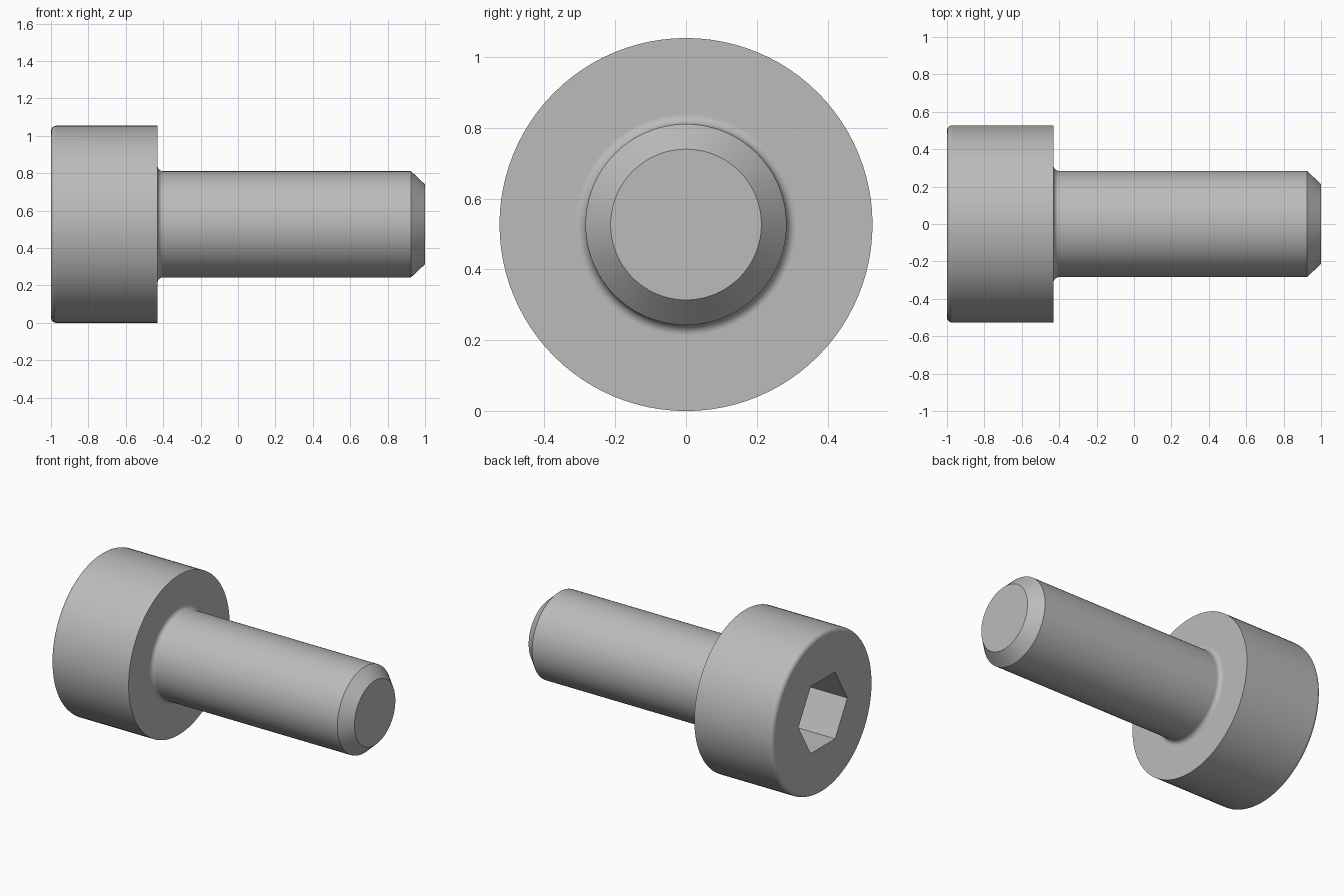
import bpy, bmesh
from math import sin, cos, pi, radians
from mathutils import Matrix, Vector

cube = bpy.data.objects.get("Cube")
if cube:
    bpy.data.objects.remove(cube, do_unlink=True)

HEAD_R, SHANK_R, TIP_R = 0.527, 0.284, 0.213
HEAD_END, CHAMFER_START = -0.43, 0.925
FILLET = 0.029
SOCKET_R, SOCKET_DEPTH = 0.255, 0.286
SEGMENTS = 96

steel = bpy.data.materials.new("grey_steel")
steel.use_nodes = True
colour = (0.5, 0.5, 0.5, 1)
steel.diffuse_color = colour
steel.node_tree.nodes["Principled BSDF"].inputs["Base Color"].default_value = colour


def arc(cx, cr, start, end, steps=6):
    """Quarter-round points (x, radius) about a centre."""
    angles = [radians(start + (end - start) * i / steps) for i in range(steps + 1)]
    return [(cx + FILLET * cos(a), cr + FILLET * sin(a)) for a in angles]


def lathe(name, profile, segments, start=0.0):
    """Turn an open (x, radius) profile about the x axis and cap both ends."""
    bm = bmesh.new()
    rings = []
    for x, r in profile:
        angles = [start + 2 * pi * i / segments for i in range(segments)]
        rings.append([bm.verts.new((x, r * cos(a), r * sin(a))) for a in angles])
    for a, b in zip(rings, rings[1:]):
        for i in range(segments):
            j = (i + 1) % segments
            bm.faces.new((a[i], a[j], b[j], b[i]))
    bm.faces.new(rings[0])
    bm.faces.new(rings[-1])
    bmesh.ops.recalc_face_normals(bm, faces=bm.faces)
    bmesh.ops.translate(bm, verts=bm.verts, vec=(0, 0, HEAD_R))
    mesh = bpy.data.meshes.new(name)
    bm.to_mesh(mesh)
    bm.free()
    mesh.materials.append(steel)
    obj = bpy.data.objects.new(name, mesh)
    bpy.context.collection.objects.link(obj)
    return obj


# Head with rounded rim, neck fillet, shank and chamfered tip
profile = arc(-1 + FILLET, HEAD_R - FILLET, 180, 90)
profile.append((HEAD_END, HEAD_R))
profile += arc(HEAD_END + FILLET, SHANK_R + FILLET, 180, 270)
profile += [(CHAMFER_START, SHANK_R), (1, TIP_R)]
screw = lathe("cap_screw", profile, SEGMENTS)

# Hexagonal socket cut into the head
cutter = lathe("socket_cutter", [(-1.2, SOCKET_R), (-1 + SOCKET_DEPTH, SOCKET_R)], 6)
cutter.hide_render = True
cut = screw.modifiers.new("hex_socket", "BOOLEAN")
cut.operation = "DIFFERENCE"
cut.solver = "EXACT"
cut.object = cutter

bpy.ops.object.select_all(action="DESELECT")
screw.select_set(True)
bpy.context.view_layer.objects.active = screw
bpy.ops.object.modifier_apply(modifier=cut.name)
bpy.data.objects.remove(cutter, do_unlink=True)

# Smooth round surfaces, crisp flat ends
bpy.ops.object.shade_smooth_by_angle(angle=radians(30))
weighted = screw.modifiers.new("flat_end_normals", "WEIGHTED_NORMAL")
weighted.keep_sharp = True
